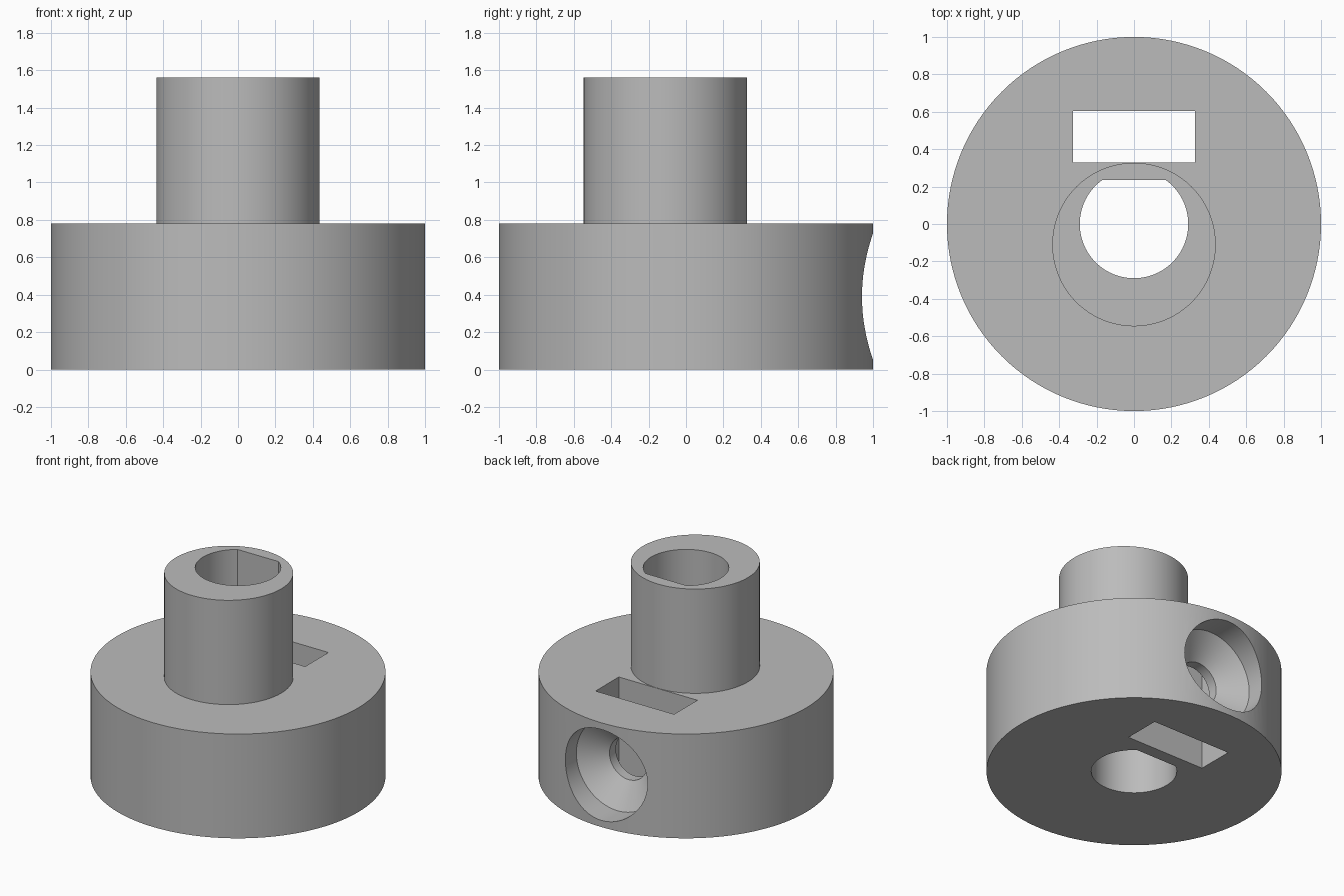
import bpy
import bmesh
from math import asin, cos, sin, pi, radians
from mathutils import Vector

old = bpy.data.objects.get("Cube")
if old:
    bpy.data.objects.remove(old, do_unlink=True)

# Single grey material
GREY = (0.5, 0.5, 0.5, 1.0)
grey = bpy.data.materials.new("plain grey")
grey.use_nodes = True
grey.diffuse_color = GREY
grey.node_tree.nodes["Principled BSDF"].inputs["Base Color"].default_value = GREY


def arc(radius, y=0.0, start=0.0, end=2 * pi, steps=128):
    """Points on an arc; a full turn leaves out the repeated last point."""
    count = steps if end - start >= 2 * pi else steps + 1
    angles = [start + (end - start) * i / steps for i in range(count)]
    return [(radius * cos(a), y + radius * sin(a)) for a in angles]


def loft(name, rings):
    """Closed solid through matching rings of 3D points."""
    bm = bmesh.new()
    loops = [[bm.verts.new(p) for p in ring] for ring in rings]
    n = len(loops[0])
    for low, high in zip(loops, loops[1:]):
        for i in range(n):
            j = (i + 1) % n
            bm.faces.new((low[i], low[j], high[j], high[i]))
    bm.faces.new(loops[0][::-1])
    bm.faces.new(loops[-1])
    bmesh.ops.recalc_face_normals(bm, faces=bm.faces)
    mesh = bpy.data.meshes.new(name)
    bm.to_mesh(mesh)
    bm.free()
    mesh.materials.append(grey)
    obj = bpy.data.objects.new(name, mesh)
    bpy.context.collection.objects.link(obj)
    return obj


def prism(name, profile, z0, z1):
    return loft(name, [[Vector((x, y, z)) for x, y in profile] for z in (z0, z1)])


BASE_TOP, TOWER_TOP = 0.78, 1.56

# Wide base disc and the offset sleeve above it
hub = prism("hub", arc(1.0), 0.0, BASE_TOP)
sleeve = prism("sleeve", arc(0.437, y=-0.11), 0.4, TOWER_TOP)

# D-shaped shaft bore with its flat towards the back
BORE, FLAT = 0.29, 0.235
a = asin(FLAT / BORE)
bore = prism("shaft_bore", arc(BORE, start=pi - a, end=2 * pi + a, steps=96), -0.2, 1.8)

# Rectangular nut slot, right through the base
slot = prism("nut_slot", [(-0.325, 0.33), (0.325, 0.33), (0.325, 0.605), (-0.325, 0.605)], -0.2, 1.0)

# Countersunk screw hole from the back to the bore: (y, radius)
steps = [(0.1, 0.157), (0.68, 0.157), (0.81, 0.34), (1.2, 0.34)]
screw = loft("screw_hole", [[Vector((x, y, 0.39 + z)) for x, z in arc(r, steps=96)] for y, r in steps])

# Join the sleeve, then cut the openings
for tool, operation in ((sleeve, "UNION"), (bore, "DIFFERENCE"),
                        (slot, "DIFFERENCE"), (screw, "DIFFERENCE")):
    tool.hide_render = True
    mod = hub.modifiers.new(tool.name, "BOOLEAN")
    mod.operation = operation
    mod.solver = "EXACT"
    mod.object = tool

bpy.ops.object.select_all(action="DESELECT")
hub.select_set(True)
bpy.context.view_layer.objects.active = hub
for mod in list(hub.modifiers):
    bpy.ops.object.modifier_apply(modifier=mod.name)
for tool in (sleeve, bore, slot, screw):
    bpy.data.objects.remove(tool, do_unlink=True)

bpy.ops.object.shade_smooth_by_angle(angle=radians(25))
